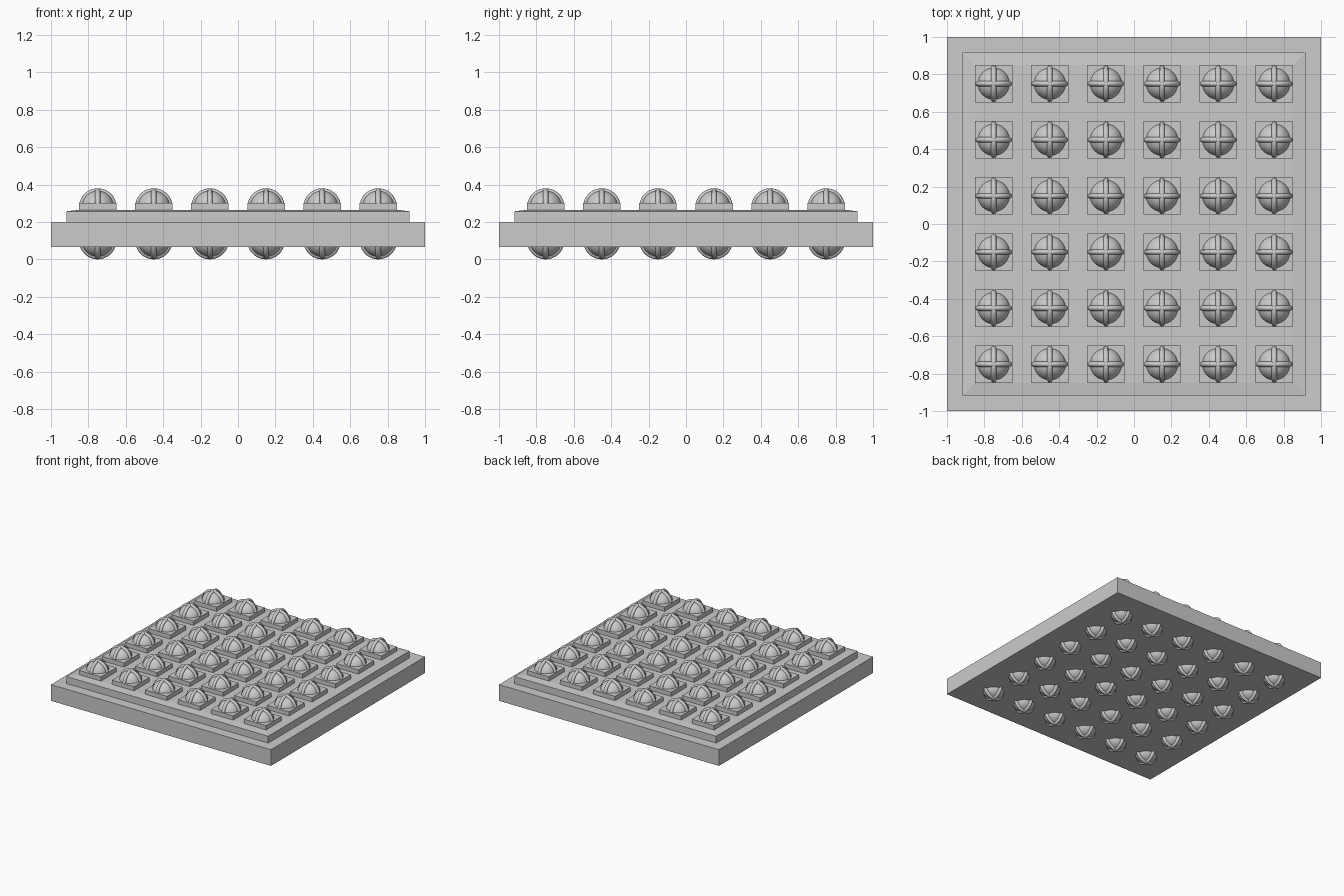
import bpy, bmesh
from math import radians
from mathutils import Matrix, Vector

if "Cube" in bpy.data.objects:
    bpy.data.objects.remove(bpy.data.objects["Cube"])


def make_object(name, mesh, loc=(0, 0, 0)):
    ob = bpy.data.objects.new(name, mesh)
    ob.location = loc
    bpy.context.collection.objects.link(ob)
    return ob


def square_stack(name, levels):
    """Closed solid from square sections given as (half width, z)."""
    bm = bmesh.new()
    rings = [[bm.verts.new((sx * h, sy * h, z)) for sx, sy in
              ((-1, -1), (1, -1), (1, 1), (-1, 1))] for h, z in levels]
    bm.faces.new(rings[0][::-1])
    bm.faces.new(rings[-1])
    for a, b in zip(rings, rings[1:]):
        for i in range(4):
            j = (i + 1) % 4
            bm.faces.new((a[i], a[j], b[j], b[i]))
    mesh = bpy.data.meshes.new(name)
    bm.to_mesh(mesh)
    bm.free()
    return mesh


def ribbed_ball(name, ball_r, ring_r, tube_r):
    """Smooth ball wrapped by two crossing upright rings."""
    bm = bmesh.new()
    bmesh.ops.create_uvsphere(bm, u_segments=24, v_segments=14, radius=ball_r)
    n, m = 36, 8
    for axis in ('X', 'Y'):
        turn = Matrix.Rotation(radians(90), 4, axis)
        grid = []
        for i in range(n):
            spin = Matrix.Rotation(radians(360 * i / n), 4, 'Z')
            row = []
            for k in range(m):
                tube = Matrix.Rotation(radians(360 * k / m), 4, 'Y') @ Vector((tube_r, 0, 0))
                row.append(bm.verts.new(turn @ spin @ (tube + Vector((ring_r, 0, 0)))))
            grid.append(row)
        for i in range(n):
            a, b = grid[i], grid[(i + 1) % n]
            for k in range(m):
                bm.faces.new((a[k], a[(k + 1) % m], b[(k + 1) % m], b[k]))
    bmesh.ops.recalc_face_normals(bm, faces=bm.faces)
    for f in bm.faces:
        f.smooth = True
    mesh = bpy.data.meshes.new(name)
    bm.to_mesh(mesh)
    bm.free()
    return mesh


# Base slab and raised panel with a shallow sloped rim
make_object("base_slab", square_stack("base_slab", [(1, 0.067), (1, 0.2)]))
make_object("raised_panel", square_stack(
    "raised_panel", [(0.917, 0.2), (0.917, 0.257), (0.85, 0.265)]))

# 6 x 6 grid: square pad, ribbed stud on top, matching stud underneath
pad = square_stack("pad", [(0.1, 0.255), (0.1, 0.3)])
stud = ribbed_ball("stud", 0.087, 0.086, 0.014)
for i in range(6):
    for j in range(6):
        x, y = -0.75 + 0.3 * i, -0.75 + 0.3 * j
        make_object(f"pad_{i}_{j}", pad, (x, y, 0))
        make_object(f"top_stud_{i}_{j}", stud, (x, y, 0.28))
        make_object(f"bottom_stud_{i}_{j}", stud, (x, y, 0.1))
